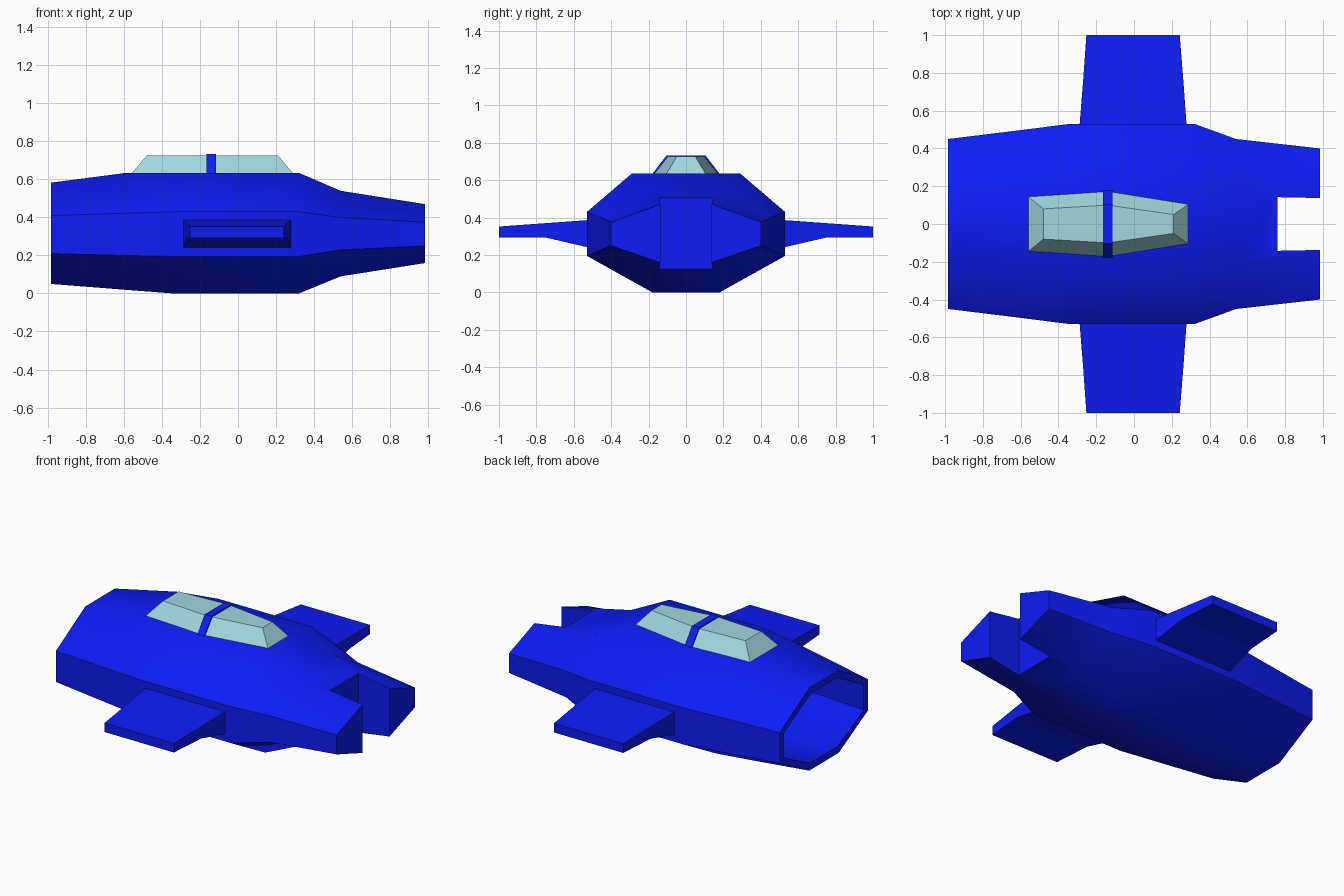
import bpy, bmesh
from math import radians

if "Cube" in bpy.data.objects:
    bpy.data.objects.remove(bpy.data.objects["Cube"])


def material(name, color):
    m = bpy.data.materials.new(name)
    m.diffuse_color = color
    m.use_nodes = True
    m.node_tree.nodes["Principled BSDF"].inputs["Base Color"].default_value = m.diffuse_color
    return m


BLUE = material("blue_paint", (0.004, 0.012, 0.93, 1))
GLASS = material("pale_glass", (0.36, 0.68, 0.72, 1))


def loft(name, rings, mat):
    """Skin a list of equal-length point rings and cap both ends."""
    bm = bmesh.new()
    loops = [[bm.verts.new(p) for p in r] for r in rings]
    n = len(rings[0])
    for a, b in zip(loops, loops[1:]):
        for i in range(n):
            j = (i + 1) % n
            bm.faces.new((a[i], a[j], b[j], b[i]))
    bm.faces.new(loops[0])
    bm.faces.new(loops[-1])
    bmesh.ops.recalc_face_normals(bm, faces=bm.faces)
    me = bpy.data.meshes.new(name)
    bm.to_mesh(me)
    bm.free()
    me.materials.append(mat)
    ob = bpy.data.objects.new(name, me)
    bpy.context.collection.objects.link(ob)
    return ob


def octagon(x, w, lo, hi, top_w, top, bot_w, bot, t=0.0):
    """Eight-sided hull section, optionally shrunk by wall thickness t."""
    half = [(bot_w - t * .3, bot + t), (w - t, lo + t * .4),
            (w - t, hi - t * .4), (top_w - t * .3, top - t)]
    return [(x, y, z) for y, z in half] + [(x, -y, z) for y, z in half[::-1]]


# Hull: x, side half-width, side low/high, top half-width/z, bottom half-width/z
stations = [
    (0.984, .40, .25, .375, .14, .47, .14, .16),
    (0.54, .45, .23, .40, .21, .54, .15, .09),
    (0.32, .53, .195, .43, .29, .635, .18, 0),
    (-.34, .53, .195, .43, .29, .635, .18, 0),
    (-.60, .497, .20, .422, .235, .633, .17, .02),
    (-.984, .45, .21, .41, .15, .583, .15, .05),
]
# outer skin runs to the open nose, then turns back inside as the intake
rings = [octagon(*s) for s in stations]
rings += [octagon(*s, t=.045) for s in stations[:1:-1]]
hull = loft("hull", rings, BLUE)

# Tail slot cut right through the hull
slot = loft("slot_cutter", [[(x, -w, -.2), (x, w, -.2), (x, w, 1), (x, -w, 1)]
                            for x, w in ((.76, .142), (1.1, .135))], BLUE)
slot.hide_render = True
cut = hull.modifiers.new("tail_slot", "BOOLEAN")
cut.operation = "DIFFERENCE"
cut.solver = "EXACT"
cut.object = slot
bpy.context.view_layer.objects.active = hull
hull.select_set(True)
bpy.ops.object.modifier_apply(modifier=cut.name)
bpy.data.objects.remove(slot)
bpy.ops.object.shade_smooth_by_angle(angle=radians(45))
hull.select_set(False)

# Stub wings: y, x min, x max, bottom z, top z
wing = [(.50, -.29, .28, .235, .388), (.75, -.27, .262, .293, .37),
        (1.0, -.252, .242, .293, .352)]
for side, name in ((-1, "front_wing"), (1, "back_wing")):
    loft(name, [[(a, side * y, lo), (b, side * y, lo),
                 (b, side * y, hi), (a, side * y, hi)]
                for y, a, b, lo, hi in wing], BLUE)


def canopy_ring(xb, wb, xt, wt, zb=.625, zt=.726):
    return [(xb, -wb, zb), (xb, wb, zb), (xt, wt, zt), (xt, -wt, zt)]


# Glass canopy and the frame band around it
loft("canopy", [canopy_ring(-.565, .15, -.48, .08),
                canopy_ring(-.14, .18, -.14, .10),
                canopy_ring(.295, .11, .21, .05)], GLASS)
loft("canopy_frame", [canopy_ring(x, .19, x, .104, .62, .733)
                      for x in (-.165, -.115)], BLUE)
